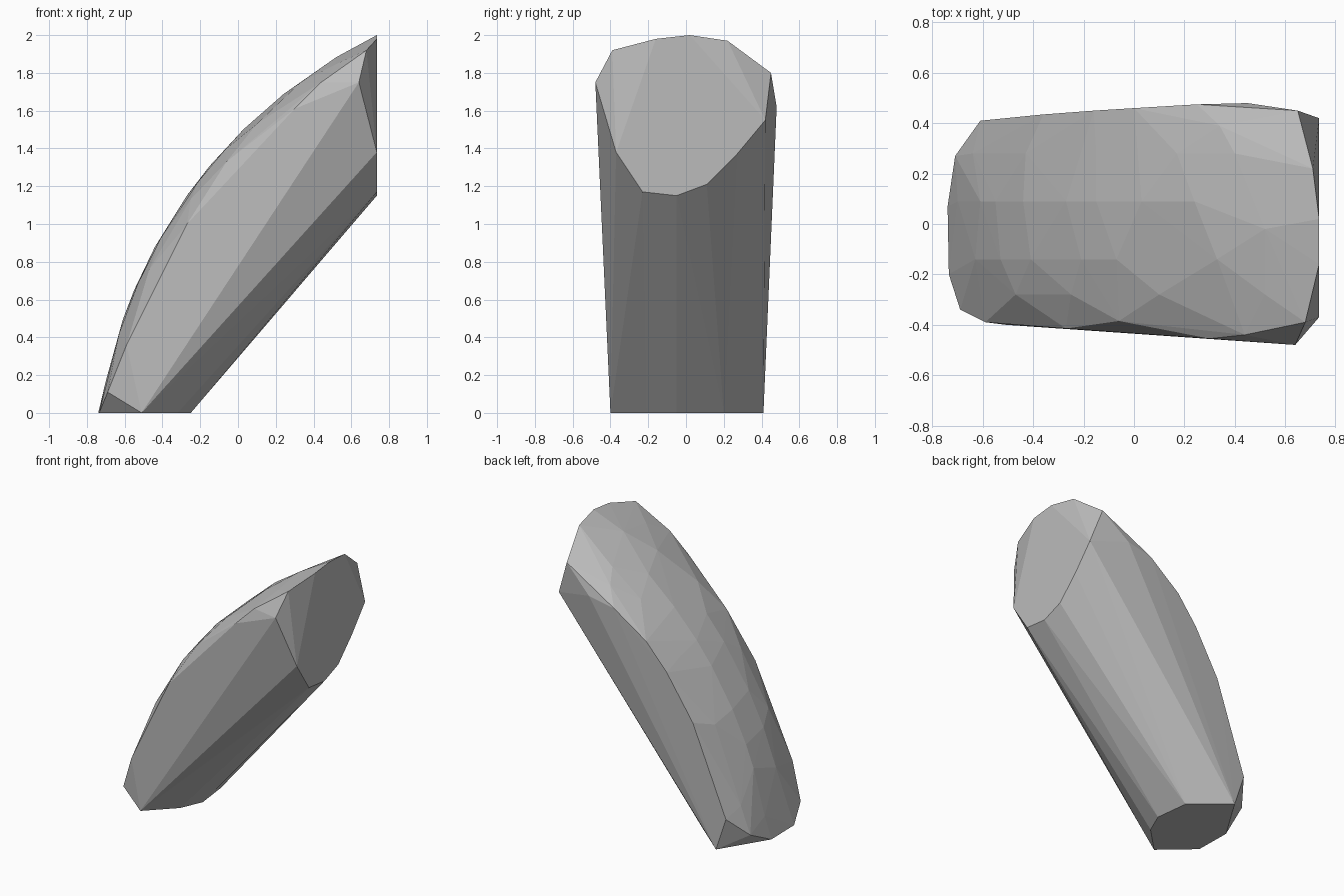
import bpy
import bmesh
from math import sqrt

# Remove the default object only
default_cube = bpy.data.objects.get("Cube")
if default_cube:
    bpy.data.objects.remove(default_cube, do_unlink=True)


def make_material(name, colour):
    material = bpy.data.materials.new(name)
    material.use_nodes = True
    material.diffuse_color = colour
    shader = next(n for n in material.node_tree.nodes if n.type == "BSDF_PRINCIPLED")
    shader.inputs["Base Color"].default_value = colour
    return material


def crown(x, y):
    """Point on the domed back: a big circular arc, slightly lower towards the sides."""
    centre_x, centre_z, radius = 1.857, -0.364, 2.615
    reach = radius - 0.4 * y * y
    return (x, y, centre_z + sqrt(reach * reach - (x - centre_x) ** 2))


def make_hull(name, points, material):
    """Flat-faced convex stone stretched around the given points."""
    bm = bmesh.new()
    for point in points:
        bm.verts.new(point)
    result = bmesh.ops.convex_hull(bm, input=bm.verts[:])
    unused = set(result["geom_interior"]) | set(result["geom_unused"])
    bmesh.ops.delete(bm, geom=[v for v in unused if isinstance(v, bmesh.types.BMVert)],
                     context="VERTS")
    bmesh.ops.recalc_face_normals(bm, faces=bm.faces[:])
    mesh = bpy.data.meshes.new(name)
    bm.to_mesh(mesh)
    bm.free()
    mesh.materials.append(material)
    stone = bpy.data.objects.new(name, mesh)
    bpy.context.collection.objects.link(stone)
    return stone


# Foot outline, resting on the ground (x, y)
foot = [(-.74, .07), (-.735, -.2), (-.51, -.4), (-.32, -.21),
        (-.25, -.05), (-.28, .2), (-.53, .41)]

# Upright cut at the upper end (y, z)
cut_x = 0.735
cut = [(-.37, 1.38), (-.23, 1.17), (-.05, 1.15), (.11, 1.21), (.27, 1.37),
       (.42, 1.55), (.02, 2), (-.16, 1.98)]

# Chipped corners beside the cut and above the foot
chips = [(.64, -.48, 1.75), (.68, -.39, 1.92), (.71, .22, 1.97), (.65, .45, 1.8),
         (-.69, -.34, .11), (-.71, .27, .1)]

# Ridges where the domed back meets the two flanks
front_ridge = [(-.59, -.39, .36), (-.27, -.415, 1), (-.06, -.385, 1.33),
               (.3, -.455, 1.61), (.44, -.44, 1.75)]
back_ridge = [(-.61, .41, .24), (-.36, .435, .89), (-.16, .45, 1.21),
              (0, .46, 1.4), (.25, .475, 1.58), (.45, .48, 1.62)]

# Facet corners across the domed back, in lanes: y and the x positions along it
lanes = {
    .39: (-.38, -.02, .34),
    .28: (-.64, -.43, -.15, .03, .17, .4),
    .09: (-.7, -.61, -.55, -.44, -.27, -.15, .03, .24),
    -.02: (.52,),
    -.14: (-.63, -.53, -.41, -.21, -.07, .33),
    -.28: (-.47, -.25, .1, .52),
}

points = [(x, y, 0) for x, y in foot]
points += [(cut_x, y, z) for y, z in cut]
points += chips + front_ridge + back_ridge
points += [crown(x, y) for y, xs in lanes.items() for x in xs]

stone_grey = make_material("stone_grey", (0.5, 0.5, 0.5, 1))
make_hull("leaning_stone", points, stone_grey)
